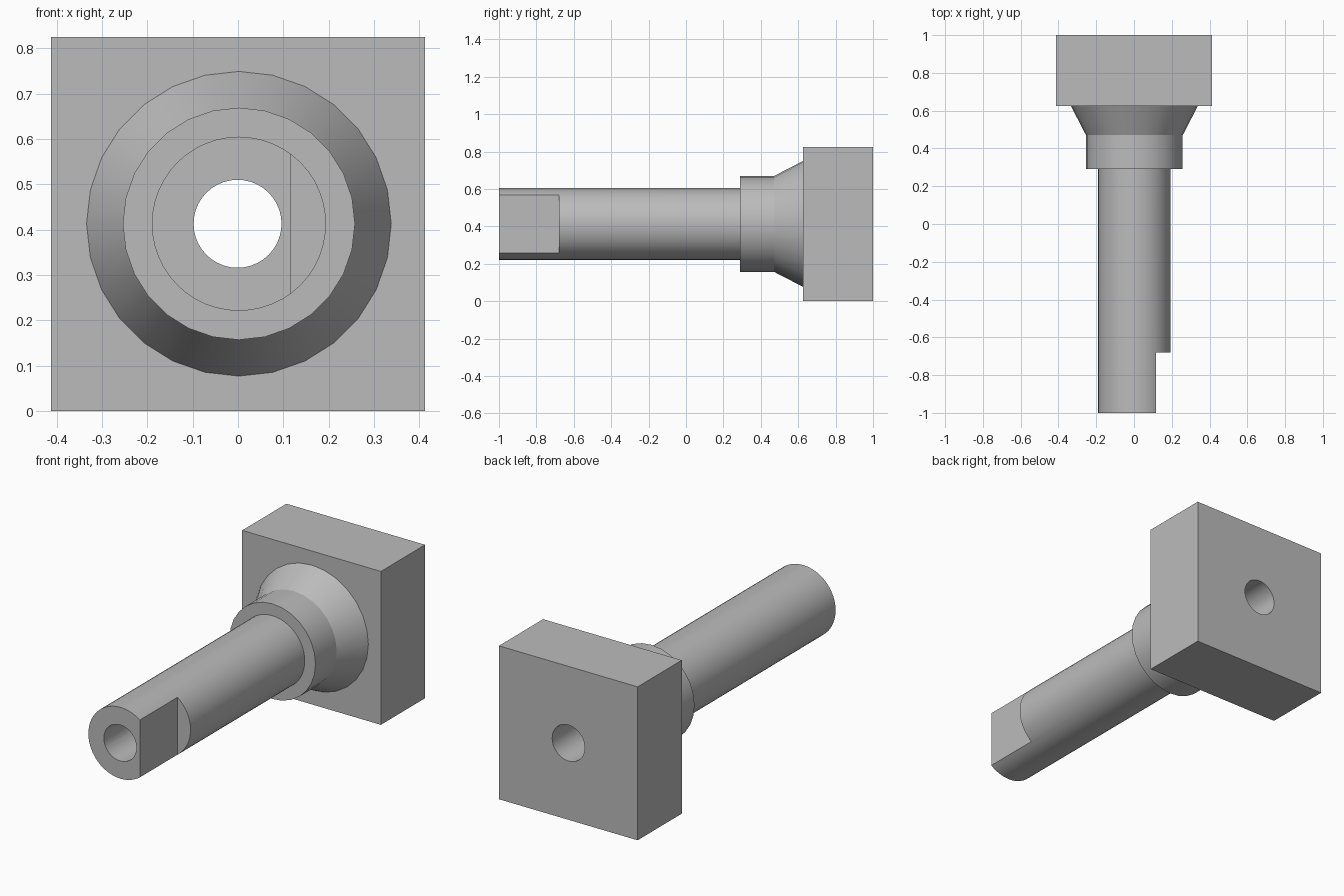
import bpy
import bmesh
from math import radians
from mathutils import Matrix

cube = bpy.data.objects.get("Cube")
if cube:
    bpy.data.objects.remove(cube, do_unlink=True)

AXIS_Z = 0.413

grey = bpy.data.materials.new("plain grey")
grey.use_nodes = True
grey.diffuse_color = (0.5, 0.5, 0.5, 1)
grey.node_tree.nodes["Principled BSDF"].inputs["Base Color"].default_value = (0.5, 0.5, 0.5, 1)


def make_object(name, bm):
    bmesh.ops.recalc_face_normals(bm, faces=bm.faces)
    mesh = bpy.data.meshes.new(name)
    bm.to_mesh(mesh)
    bm.free()
    mesh.materials.append(grey)
    obj = bpy.data.objects.new(name, mesh)
    bpy.context.collection.objects.link(obj)
    return obj


def box(name, low, high):
    bm = bmesh.new()
    size = [b - a for a, b in zip(low, high)]
    middle = [(a + b) / 2 for a, b in zip(low, high)]
    bmesh.ops.create_cube(bm, size=1, matrix=Matrix.Translation(middle) @ Matrix.Diagonal((*size, 1)))
    return make_object(name, bm)


def turned(name, profile, sides, x=0.002):
    """Solid turned about the y direction from (y, radius) pairs."""
    bm = bmesh.new()
    rings = []
    for y, radius in profile:
        turn = Matrix.Translation((x, y, AXIS_Z)) @ Matrix.Rotation(radians(90), 4, "X")
        ring = bmesh.ops.create_circle(bm, segments=sides, radius=radius, matrix=turn)
        rings.append(ring["verts"])
    for a, b in zip(rings, rings[1:]):
        for i in range(sides):
            j = (i + 1) % sides
            bm.faces.new((a[i], a[j], b[j], b[i]))
    bm.faces.new(rings[0])
    bm.faces.new(rings[-1])
    return make_object(name, bm)


def cut(obj, cutter):
    cutter.hide_render = True
    mod = obj.modifiers.new("cut", "BOOLEAN")
    mod.operation = "DIFFERENCE"
    mod.solver = "EXACT"
    mod.object = cutter
    bpy.context.view_layer.objects.active = obj
    bpy.ops.object.modifier_apply(modifier=mod.name)


# Main parts along the axis
block = box("mount_block", (-0.4125, 0.625, 0), (0.4125, 1, 0.825))
collar = turned("tapered_collar", [(0.29, 0.256), (0.47, 0.256), (0.625, 0.336)], 28)
shaft = turned("shaft", [(-1, 0.192), (0.29, 0.192)], 48)

# Through bore and the flat on the shaft end
bore = turned("bore_cutter", [(-1.1, 0.097), (1.1, 0.097)], 40, x=-0.001)
flat = box("flat_cutter", (0.116, -1.1, 0.1), (0.4, -0.68, 0.7))
cut(shaft, flat)
for part in (block, collar, shaft):
    cut(part, bore)
for cutter in (bore, flat):
    bpy.data.objects.remove(cutter, do_unlink=True)

# Smooth round walls, sharp edges elsewhere
for part in (block, collar, shaft):
    bpy.ops.object.select_all(action="DESELECT")
    part.select_set(True)
    bpy.context.view_layer.objects.active = part
    bpy.ops.object.shade_smooth_by_angle(angle=radians(20))
